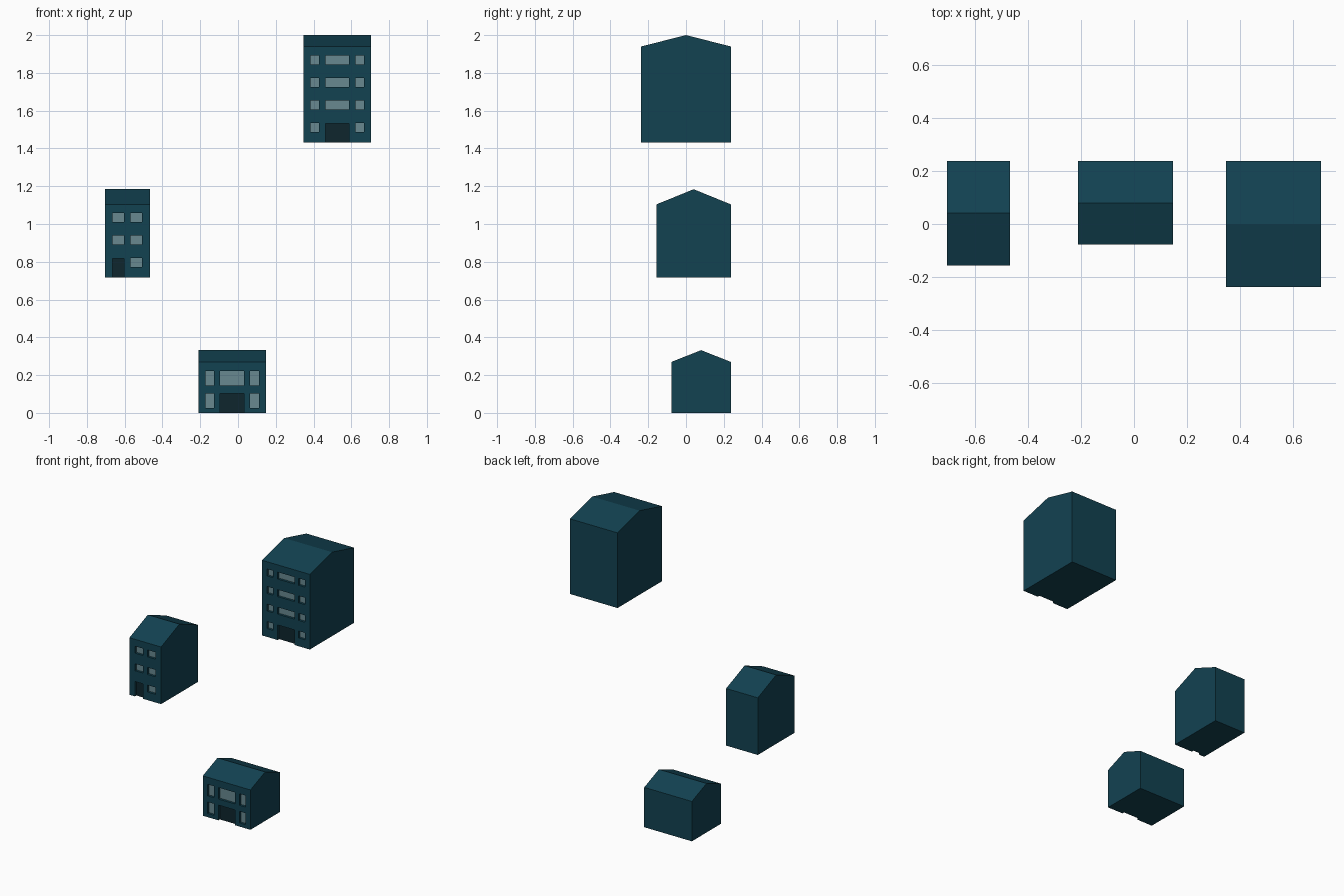
import bpy, bmesh

if "Cube" in bpy.data.objects:
    bpy.data.objects.remove(bpy.data.objects["Cube"])

BACK = 0.237      # shared rear wall plane
RECESS = 0.016    # depth of windows and doors


def material(name, rgb):
    m = bpy.data.materials.new(name)
    m.diffuse_color = (*rgb, 1)
    m.use_nodes = True
    m.node_tree.nodes["Principled BSDF"].inputs["Base Color"].default_value = m.diffuse_color
    return m


MATS = [material("wall", (0.006, 0.054, 0.083)),
        material("glass", (0.14, 0.25, 0.28)),
        material("door", (0.0045, 0.019, 0.027))]


def make_object(name, bm):
    bmesh.ops.recalc_face_normals(bm, faces=bm.faces)
    me = bpy.data.meshes.new(name)
    bm.to_mesh(me)
    bm.free()
    for m in MATS:
        me.materials.append(m)
    ob = bpy.data.objects.new(name, me)
    bpy.context.collection.objects.link(ob)
    return ob


def add_opening(bm, x0, x1, z0, z1, front, mat):
    # cutter box; only its rear face carries the glass or door colour
    geo = bmesh.ops.create_cube(bm, size=1)
    for v in geo["verts"]:
        v.co = (x1 if v.co.x > 0 else x0,
                front + RECESS if v.co.y > 0 else front - 0.05,
                z1 if v.co.z > 0 else z0)
    for f in {f for v in geo["verts"] for f in v.link_faces}:
        if all(v.co.y > front for v in f.verts):
            f.material_index = mat


def house(name, x0, x1, front, base, eave, ridge, windows, door):
    # gabled body: side profile extruded along x
    mid = (front + BACK) / 2
    profile = [(front, base), (BACK, base), (BACK, eave), (mid, ridge), (front, eave)]
    bm = bmesh.new()
    face = bm.faces.new([bm.verts.new((x0, y, z)) for y, z in profile])
    ext = bmesh.ops.extrude_face_region(bm, geom=[face], use_keep_orig=True)
    bmesh.ops.translate(bm, vec=(x1 - x0, 0, 0),
                        verts=[g for g in ext["geom"] if isinstance(g, bmesh.types.BMVert)])
    body = make_object(name, bm)

    # recessed windows and door
    bm = bmesh.new()
    for a, b, c, d in windows:
        add_opening(bm, a, b, c, d, front, 1)
    dx0, dx1, dtop = door
    add_opening(bm, dx0, dx1, base - 0.05, dtop, front, 2)
    cutter = make_object(name + "_cutter", bm)
    cutter.hide_render = True
    mod = body.modifiers.new("openings", "BOOLEAN")
    mod.operation, mod.solver, mod.object = "DIFFERENCE", "EXACT", cutter
    bpy.context.view_layer.objects.active = body
    bpy.ops.object.modifier_apply(modifier=mod.name)
    bpy.data.objects.remove(cutter)


def windows(columns, tops, height, door_col):
    # full grid of windows, leaving the door column out of the lowest row
    return [(a, b, t - height, t) for t in tops for i, (a, b) in enumerate(columns)
            if not (t == tops[-1] and i == door_col)]


def wide_columns(x):
    return [(x + 0.037, x + 0.083), (x + 0.116, x + 0.241), (x + 0.274, x + 0.320)]


# tall four-storey block
house("tall_house", 0.347, 0.704, -0.237, 1.431, 1.94, 2.0,
      windows(wide_columns(0.347), [1.891, 1.772, 1.653, 1.534], 0.047, 1),
      (0.463, 0.588, 1.533))

# narrow three-storey house
house("narrow_house", -0.704, -0.467, -0.156, 0.717, 1.104, 1.184,
      windows([(-0.664, -0.603), (-0.569, -0.508)], [1.057, 0.938, 0.819], 0.047, 0),
      (-0.664, -0.603, 0.818))

# low two-storey house
house("low_house", -0.21, 0.147, -0.077, 0.0, 0.27, 0.332,
      windows(wide_columns(-0.21), [0.222, 0.103], 0.078, 1),
      (-0.094, 0.031, 0.103))
